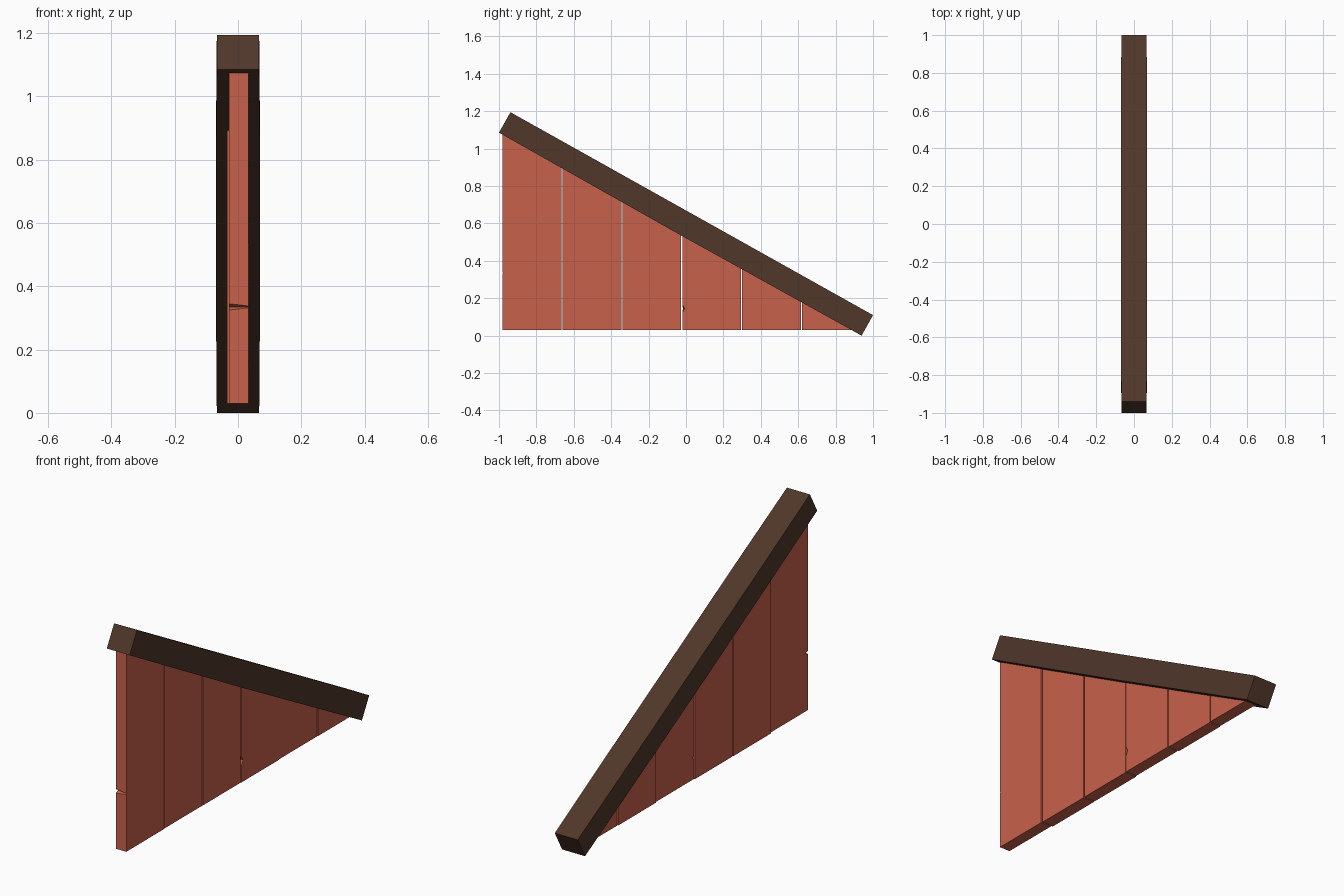
import bpy, bmesh
from mathutils import Vector

if "Cube" in bpy.data.objects:
    bpy.data.objects.remove(bpy.data.objects["Cube"])


def material(name, color):
    m = bpy.data.materials.new(name)
    m.diffuse_color = (*color, 1)
    m.use_nodes = True
    m.node_tree.nodes["Principled BSDF"].inputs["Base Color"].default_value = m.diffuse_color
    return m


def loft(name, loops, mat):
    """Solid skinned through a list of matching point loops, capped at both ends."""
    bm = bmesh.new()
    rings = [[bm.verts.new(p) for p in loop] for loop in loops]
    for a, b in zip(rings, rings[1:]):
        for i in range(len(a)):
            j = (i + 1) % len(a)
            bm.faces.new((a[i], a[j], b[j], b[i]))
    bm.faces.new(rings[0])
    bm.faces.new(rings[-1])
    bmesh.ops.recalc_face_normals(bm, faces=bm.faces)
    mesh = bpy.data.meshes.new(name)
    bm.to_mesh(mesh)
    bm.free()
    mesh.materials.append(mat)
    obj = bpy.data.objects.new(name, mesh)
    bpy.context.collection.objects.link(obj)
    return obj


wood = material("dark_wood", (0.08, 0.038, 0.023))
paint = material("red_paint", (0.58, 0.12, 0.07))

# Sloping beam, very slightly swollen in the middle
start, end = Vector((0, -0.9694, 1.14)), Vector((0, 0.9694, 0.055))
along = (end - start).normalized()
up = Vector((1, 0, 0)).cross(along).normalized() * 0.0627
rings = []
for t, half, sag in ((0, 0.067, 0), (0.22, 0.069, 0.002),
                     (0.5, 0.069, 0.004), (0.76, 0.069, 0.002), (1, 0.067, 0)):
    c = start.lerp(end, t)
    side = Vector((half, 0, 0))
    low = up * (1 + sag / 0.0627)
    rings.append([c - side - low, c + side - low, c + side + up, c - side + up])
loft("sloping_beam", rings, wood)


# Wall planks cut to the slope, with small x offsets and chipped front edges
def slope_z(y):
    return 1.085 - (y + 1) * 1.085 / 1.939 + 0.004


BOTTOM, PITCH, GAP = 0.03, 0.32, 0.006
offsets = [(-0.028, 0.033), (-0.035, 0.031), (-0.034, 0.032),
           (-0.029, 0.034), (-0.034, 0.031), (-0.031, 0.033)]
# plank index: (chip height, (left half height, depth), (right half height, depth))
chips = {0: (0.335, (0.01, 0.025), (0.003, 0.005)),
         3: (0.145, (0.008, 0.006), (0.025, 0.012))}
for i, xs in enumerate(offsets):
    y0 = -0.98 + i * PITCH
    y1 = min(y0 + PITCH - GAP, 0.888)
    loops = []
    for s, x in enumerate(xs):
        loop = [(x, y0, BOTTOM), (x, y1, BOTTOM),
                (x, y1, slope_z(y1)), (x, y0, slope_z(y0))]
        if i in chips:
            z, (h, d) = chips[i][0], chips[i][1 + s]
            loop += [(x, y0, z + h), (x, y0 + d, z), (x, y0, z - h)]
        loops.append(loop)
    loft(f"wall_plank_{i + 1}", loops, paint)
